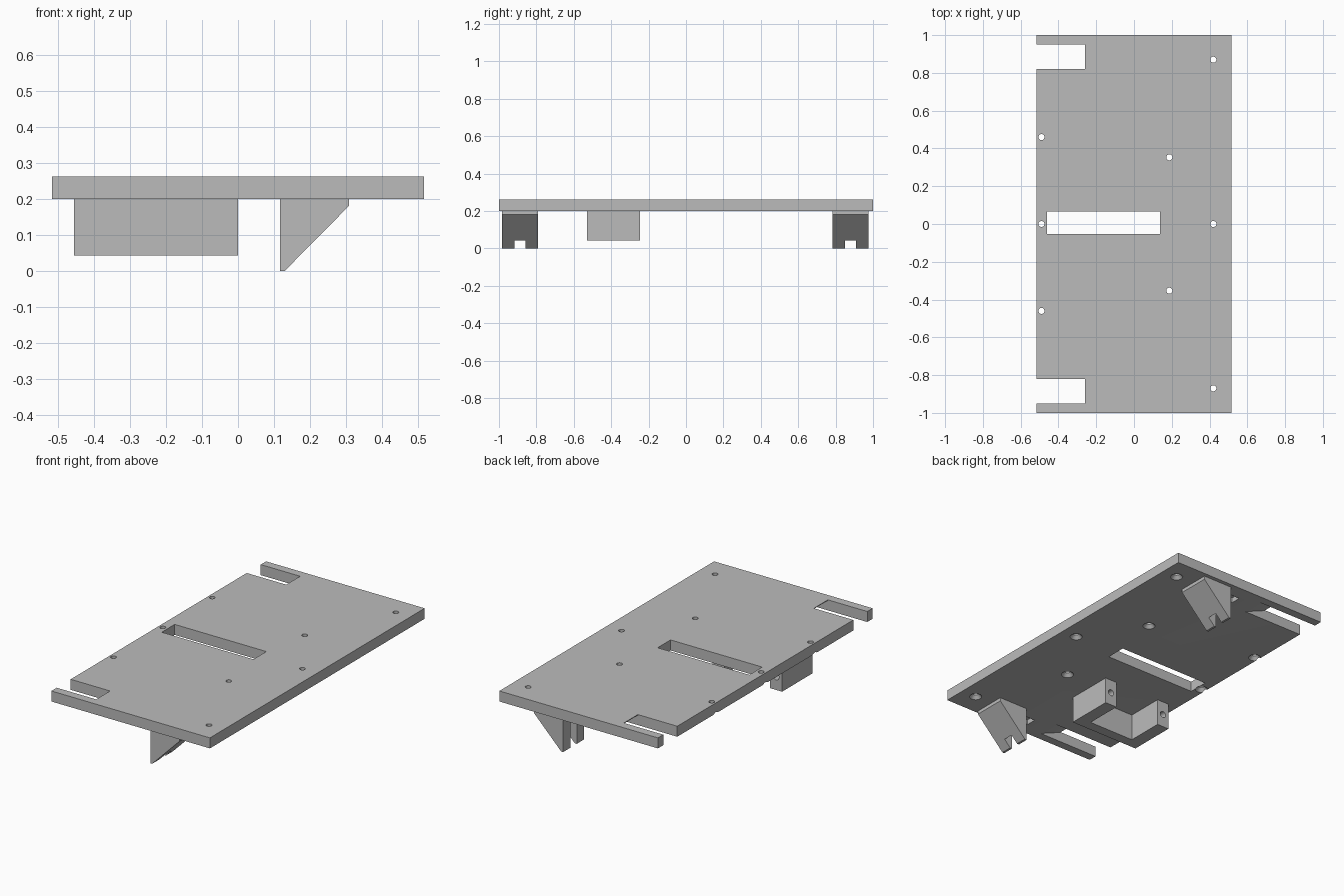
import bpy, bmesh, math
from mathutils import Vector

if "Cube" in bpy.data.objects:
    bpy.data.objects.remove(bpy.data.objects["Cube"])

grey = bpy.data.materials.new("light_grey")
grey.diffuse_color = (0.50, 0.50, 0.50, 1)
grey.use_nodes = True
grey.node_tree.nodes["Principled BSDF"].inputs["Base Color"].default_value = grey.diffuse_color

X, Y, Z0, Z1 = 0.517, 1.0, 0.2, 0.262   # plate half sizes, underside, top


def finish(bm, name):
    bmesh.ops.recalc_face_normals(bm, faces=bm.faces)
    me = bpy.data.meshes.new(name)
    bm.to_mesh(me)
    bm.free()
    me.materials.append(grey)
    ob = bpy.data.objects.new(name, me)
    bpy.context.collection.objects.link(ob)
    return ob


def prism(bm, points, direction):
    """Extrude a closed polygon along a direction."""
    face = bm.faces.new([bm.verts.new(p) for p in points])
    new = bmesh.ops.extrude_face_region(bm, geom=[face])["geom"]
    moved = [v for v in new if isinstance(v, bmesh.types.BMVert)]
    bmesh.ops.translate(bm, verts=moved, vec=Vector(direction))


def box(bm, x0, x1, y0, y1, z0, z1):
    prism(bm, [(x0, y0, z0), (x1, y0, z0), (x1, y1, z0), (x0, y1, z0)], (0, 0, z1 - z0))


def lathe(bm, origin, rings, axis="Z", n=24):
    """Closed round solid from (radius, height) rings."""
    loops = []
    for r, h in rings:
        loop = []
        for i in range(n):
            a = 2 * math.pi * i / n
            p = Vector((r * math.cos(a), r * math.sin(a), h))
            if axis == "Y":
                p = Vector((p.x, p.z, p.y))
            loop.append(bm.verts.new(Vector(origin) + p))
        loops.append(loop)
    for a, b in zip(loops, loops[1:]):
        for i in range(n):
            bm.faces.new((a[i], a[(i + 1) % n], b[(i + 1) % n], b[i]))
    bm.faces.new(loops[0])
    bm.faces.new(loops[-1])


def cut(ob, bm):
    """Subtract the solids in bm from ob."""
    cutter = finish(bm, "cutter")
    mod = ob.modifiers.new("cut", "BOOLEAN")
    mod.operation, mod.solver, mod.object = "DIFFERENCE", "EXACT", cutter
    bpy.context.view_layer.objects.active = ob
    bpy.ops.object.modifier_apply(modifier=mod.name)
    bpy.data.objects.remove(cutter)


# Base plate
bm = bmesh.new()
box(bm, -X, X, -Y, Y, Z0, Z1)
plate = finish(bm, "base_plate")

# Long centre slot, end slots with a ramp underneath, shallow pockets by the legs
bm = bmesh.new()
box(bm, -0.46, 0.138, -0.053, 0.067, 0.1, 0.4)
for s in (-1, 1):
    profile = [(-0.7, 0.4), (-0.26, 0.4), (-0.26, Z1 - 0.004), (-0.12, Z0), (-0.12, 0.1), (-0.7, 0.1)]
    y0 = 0.82 if s > 0 else -0.95
    prism(bm, [(x, y0, z) for x, z in profile], (0, 0.13, 0))
    yc = 0.88 if s > 0 else -0.89
    box(bm, 0.0, 0.17, yc - 0.03, yc + 0.03, 0.15, Z0 + 0.03)
cut(plate, bm)

# Screw holes, countersunk from below
bm = bmesh.new()
for x, y in [(-0.49, -0.46), (-0.49, 0.0), (-0.49, 0.46), (0.42, -0.87), (0.42, 0.0),
             (0.42, 0.87), (0.187, -0.353), (0.187, 0.353)]:
    lathe(bm, (x, y, 0), [(0.034, 0.15), (0.034, Z0), (0.016, Z0 + 0.02), (0.016, 0.4)])
cut(plate, bm)

# Wedge legs with a vertical slot in the tall side
wedge = [(0.117, Z0), (0.117, 0), (0.13, 0), (0.308, 0.18), (0.308, Z0)]
for name, yc in (("front_leg", -0.887), ("back_leg", 0.88)):
    bm = bmesh.new()
    prism(bm, [(x, yc - 0.097, z) for x, z in wedge], (0, 0.194, 0))
    leg = finish(bm, name)
    bm = bmesh.new()
    box(bm, 0.0, 0.17, yc - 0.03, yc + 0.03, -0.1, 0.3)
    cut(leg, bm)

# U-shaped bracket, open to the back
bm = bmesh.new()
u = [(-0.455, -0.53), (0, -0.53), (0, -0.245), (-0.078, -0.245), (-0.078, -0.468),
     (-0.377, -0.468), (-0.377, -0.245), (-0.455, -0.245)]
prism(bm, [(x, y, 0.042) for x, y in u], (0, 0, Z0 - 0.042))
bracket = finish(bm, "bracket")

# Screw holes in the bracket arms
bm = bmesh.new()
for x in (-0.039, -0.416):
    lathe(bm, (x, 0, 0.12), [(0.019, -0.4), (0.019, -0.1)], axis="Y")
cut(bracket, bm)

# Smooth the round hole walls, keep every edge sharp
for ob in (plate, bracket):
    bpy.ops.object.select_all(action="DESELECT")
    ob.select_set(True)
    bpy.context.view_layer.objects.active = ob
    bpy.ops.object.shade_smooth_by_angle(angle=math.radians(30))
